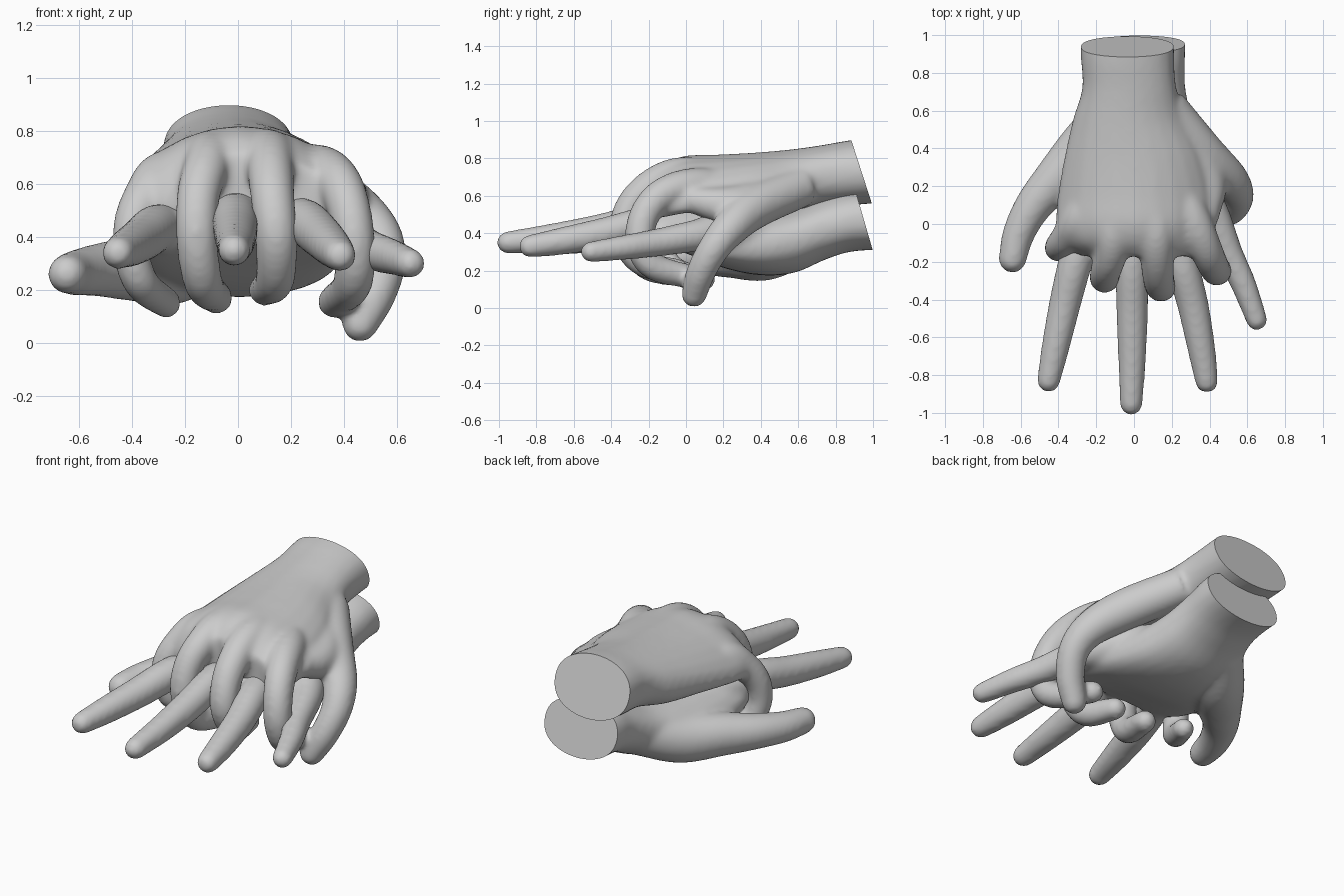
import bpy, bmesh, math
from mathutils import Vector

if "Cube" in bpy.data.objects:
    bpy.data.objects.remove(bpy.data.objects["Cube"])

N = 24  # sides of every loft


def spline(pts, steps=6):
    """Catmull-Rom interpolation of tuples of any length."""
    p = [Vector(q) for q in pts]
    p = [p[0] * 2 - p[1]] + p + [p[-1] * 2 - p[-2]]
    out = []
    for i in range(1, len(p) - 2):
        a, b, c, d = p[i - 1:i + 3]
        for s in range(steps):
            t = s / steps
            out.append(0.5 * (2 * b + (c - a) * t + (2 * a - 5 * b + 4 * c - d) * t ** 2
                              + (3 * b - a - 3 * c + d) * t ** 3))
    return out + [p[-2]]


def loft(bm, rings):
    rows = [[bm.verts.new(v) for v in r] for r in rings]
    for a, b in zip(rows, rows[1:]):
        for i in range(N):
            j = (i + 1) % N
            bm.faces.new((a[i], a[j], b[j], b[i]))
    bm.faces.new(rows[0][::-1])
    bm.faces.new(rows[-1])


def finger(bm, pts):
    """Tapered round tube (x, y, z, radius) with a domed tip."""
    x, y, z, r = pts[0]
    if y < .2:  # knuckle bone runs back into the palm
        pts = [(x * .65, y + .25, z, r * .7)] + pts
    p = spline(pts)
    pos, rad = [q.to_3d() for q in p], [q[3] for q in p]
    end, r0 = pos[-1].copy(), rad[-1]
    d = (pos[-1] - pos[-2]).normalized()
    for k in range(1, 6):
        a = math.radians(16 * k)
        pos.append(end + d * r0 * math.sin(a))
        rad.append(r0 * math.cos(a))
    rings, u = [], Vector((1, 0, 0))
    for i, c in enumerate(pos):
        t = (pos[min(i + 1, len(pos) - 1)] - pos[max(i - 1, 0)]).normalized()
        u = (u - t * u.dot(t)).normalized()
        v = t.cross(u)
        rings.append([c + rad[i] * (u * math.cos(k * math.tau / N) + v * math.sin(k * math.tau / N))
                      for k in range(N)])
    loft(bm, rings)


def palm(bm, sections):
    """Arched oval sections (x, y, z, half width, half height, arch drop)."""
    rings = []
    for x, y, z, w, h, arch in spline(sections):
        ring = []
        for k in range(N):
            c, s = math.cos(k * math.tau / N), math.sin(k * math.tau / N)
            ring.append((x + w * c, y, z + h * math.copysign(abs(s) ** 0.85, s) - arch * c * c))
        rings.append(ring)
    loft(bm, rings)


def hand(name, sections, digits, cut_co, cut_no):
    bm = bmesh.new()
    palm(bm, sections)
    for d in digits:
        finger(bm, d)
    me = bpy.data.meshes.new(name)
    bm.to_mesh(me)
    bm.free()
    ob = bpy.data.objects.new(name, me)
    bpy.context.collection.objects.link(ob)
    # fuse palm and fingers into one skin
    m = ob.modifiers.new("fuse", 'REMESH')
    m.mode, m.voxel_size = 'VOXEL', 0.014
    m = ob.modifiers.new("soften", 'SMOOTH')
    m.factor, m.iterations = 0.5, 18
    bm = bmesh.new()
    bm.from_object(ob, bpy.context.evaluated_depsgraph_get())
    ob.modifiers.clear()
    # flat wrist cut
    cut = bmesh.ops.bisect_plane(bm, geom=bm.verts[:] + bm.edges[:] + bm.faces[:], dist=1e-5,
                                 plane_co=cut_co, plane_no=cut_no, clear_outer=True)
    edges = [e for e in cut['geom_cut'] if isinstance(e, bmesh.types.BMEdge)]
    bmesh.ops.edgeloop_fill(bm, edges=edges)
    bmesh.ops.recalc_face_normals(bm, faces=bm.faces[:])
    bm.to_mesh(me)
    bm.free()
    bpy.ops.object.select_all(action='DESELECT')
    ob.select_set(True)
    bpy.context.view_layer.objects.active = ob
    bpy.ops.object.shade_smooth_by_angle(angle=math.radians(45))


# upper hand, fingers curled through the lower hand
hand("upper_hand",
     [(-.035, 1.15, .745, .248, .175, 0), (-.035, .9, .725, .248, .175, 0),
      (-.025, .72, .70, .25, .17, 0), (-.025, .55, .675, .30, .172, .03),
      (0, .35, .67, .37, .16, .06), (.01, .15, .675, .415, .145, .10),
      (.01, 0, .675, .425, .14, .12), (.015, -.1, .65, .405, .13, .12),
      (.05, -.17, .61, .33, .11, .09)],
     [  # index, middle, ring, little, thumb, thumb web
      [(.30, .05, .655, .095), (.375, -.12, .61, .088), (.42, -.22, .50, .082),
       (.44, -.245, .35, .079), (.43, -.17, .22, .074), (.36, .08, .155, .062)],
      [(.11, 0, .71, .10), (.12, -.16, .67, .09), (.13, -.29, .55, .084),
       (.145, -.33, .39, .08), (.14, -.23, .24, .074), (.10, -.04, .20, .062)],
      [(-.10, 0, .70, .10), (-.12, -.15, .66, .088), (-.15, -.25, .55, .082),
       (-.155, -.285, .39, .079), (-.13, -.21, .225, .074), (-.08, 0, .17, .062)],
      [(-.28, .05, .63, .095), (-.35, -.06, .55, .084), (-.395, -.115, .45, .075),
       (-.40, -.125, .33, .07), (-.36, -.08, .22, .067), (-.27, .10, .15, .058)],
      [(.17, .62, .65, .11), (.37, .37, .54, .115), (.505, .24, .43, .099),
       (.55, .15, .32, .085), (.52, .08, .19, .079), (.46, .043, .071, .069)],
      [(.20, .55, .63, .10), (.38, .25, .55, .105), (.38, .05, .575, .075)]],
     (-.035, .938, .73), (0, .34, .11))

# lower hand, fingers stretched forward
hand("lower_hand",
     [(.03, 1.15, .475, .242, .162, 0), (.03, .9, .465, .242, .162, 0),
      (.03, .75, .425, .24, .165, 0), (.02, .58, .36, .28, .172, 0),
      (0, .4, .345, .345, .17, .02), (0, .2, .37, .385, .155, .04),
      (0, 0, .42, .39, .125, .07), (.02, -.12, .45, .37, .10, .08), (.01, -.19, .46, .31, .08, .06)],
     [  # index, middle, ring, little, thumb
      [(-.25, 0, .42, .10), (-.31, -.2, .43, .092), (-.365, -.42, .39, .085), (-.415, -.65, .36, .075),
       (-.452, -.83, .34, .062)],
      [(0, 0, .46, .10), (-.01, -.2, .475, .09), (-.01, -.45, .42, .085), (-.01, -.7, .38, .075),
       (-.015, -.952, .35, .061)],
      [(.20, 0, .44, .10), (.25, -.2, .455, .09), (.31, -.42, .405, .084), (.355, -.65, .36, .075),
       (.385, -.833, .33, .062)],
      [(.34, .17, .40, .105), (.42, .05, .385, .087), (.50, -.15, .35, .076),
       (.58, -.32, .325, .068), (.65, -.508, .30, .057)],
      [(-.10, .6, .35, .13), (-.25, .42, .285, .14), (-.40, .25, .28, .122), (-.53, .1, .275, .10),
       (-.61, -.05, .265, .086), (-.643, -.185, .26, .075)]],
     (.03, .953, .465), (0, .31, .09))
